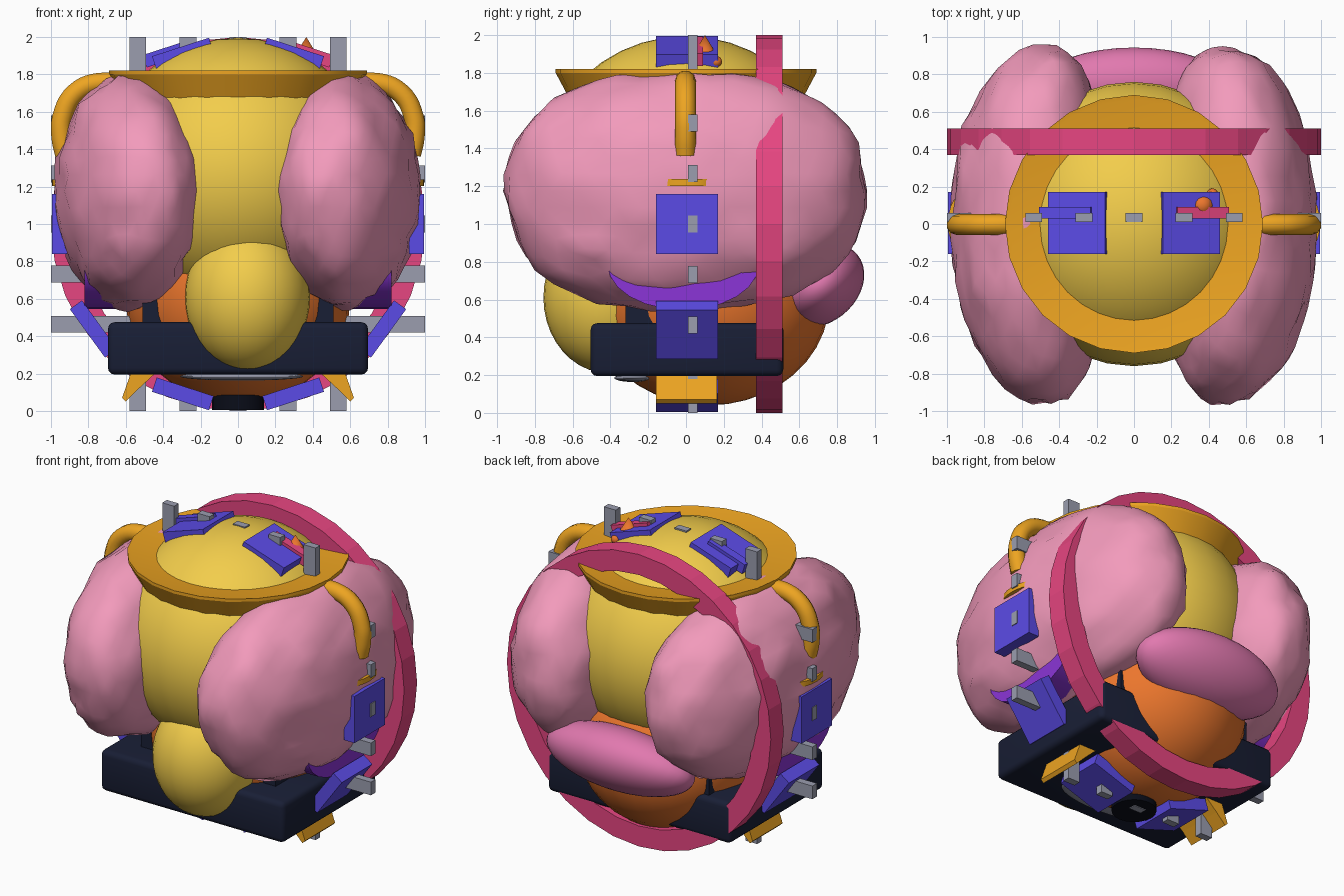
import bpy, bmesh, math
from mathutils import Vector, Matrix, noise

if "Cube" in bpy.data.objects:
    bpy.data.objects.remove(bpy.data.objects["Cube"])

COLORS = {
    "yellow": (0.95, 0.80, 0.30), "pink": (0.95, 0.60, 0.73), "gold": (0.93, 0.64, 0.15),
    "orange": (0.92, 0.46, 0.19), "navy": (0.12, 0.14, 0.22), "magenta": (0.90, 0.28, 0.50),
    "blue": (0.36, 0.30, 0.90), "violet": (0.54, 0.22, 0.84), "rose": (0.88, 0.47, 0.68),
    "grey": (0.60, 0.61, 0.68), "black": (0.07, 0.08, 0.12)}
MATS = {}
for n, c in COLORS.items():
    MATS[n] = bpy.data.materials.new(n)
    MATS[n].diffuse_color = (*[v ** 2.2 for v in c], 1)


def finish(bm, name, color, smooth=None):
    bmesh.ops.recalc_face_normals(bm, faces=bm.faces)
    me = bpy.data.meshes.new(name)
    bm.to_mesh(me)
    bm.free()
    ob = bpy.data.objects.new(name, me)
    bpy.context.collection.objects.link(ob)
    me.materials.append(MATS[color])
    if smooth:
        bpy.ops.object.select_all(action='DESELECT')
        ob.select_set(True)
        bpy.context.view_layer.objects.active = ob
        bpy.ops.object.shade_smooth_by_angle(angle=math.radians(smooth))
    return ob


def box(name, loc, size, color, rot_y=0, bevel=0):
    bm = bmesh.new()
    bmesh.ops.create_cube(bm, size=1, matrix=Matrix.Diagonal((*size, 1)))
    if bevel:
        bmesh.ops.bevel(bm, geom=bm.edges[:], offset=bevel, segments=3, profile=0.5, affect='EDGES')
    bm.transform(Matrix.Translation(loc) @ Matrix.Rotation(rot_y, 4, 'Y'))
    return finish(bm, name, color, 40 if bevel else None)


def ellipsoid(name, loc, radii, color, tilt_x=0):
    bm = bmesh.new()
    bmesh.ops.create_uvsphere(bm, u_segments=32, v_segments=20, radius=1)
    bm.transform(Matrix.Translation(loc) @ Matrix.Rotation(tilt_x, 4, 'X') @ Matrix.Diagonal((*radii, 1)))
    return finish(bm, name, color, 60)


def cone(name, loc, r1, r2, depth, color, segs=16, scale=(1, 1, 1), rot=Matrix()):
    bm = bmesh.new()
    bmesh.ops.create_cone(bm, cap_ends=True, segments=segs, radius1=r1, radius2=r2, depth=depth)
    bm.transform(Matrix.Translation(loc) @ Matrix.Diagonal((*scale, 1)) @ rot)
    return finish(bm, name, color, 30)


def lathe(name, profile, segs, color, matrix=Matrix(), smooth=None):
    """Closed (radius, height) profile turned around z."""
    bm = bmesh.new()
    rings = [[bm.verts.new((r * math.cos(a), r * math.sin(a), h)) for r, h in profile]
             for a in (2 * math.pi * i / segs for i in range(segs))]
    n = len(profile)
    for i in range(segs):
        a, b = rings[i], rings[(i + 1) % segs]
        for j in range(n):
            k = (j + 1) % n
            bm.faces.new((a[j], a[k], b[k], b[j]))
    bm.transform(matrix)
    return finish(bm, name, color, smooth)


def lumpy_lobe(name, side, radii, seed):
    """Blunt-ended ellipsoid bowed inward at both ends, with a lumpy skin."""
    bm = bmesh.new()
    bmesh.ops.create_icosphere(bm, subdivisions=4, radius=1)
    for v in bm.verts:
        d = v.co.normalized()
        blunt = (math.hypot(d.x, d.z) ** 2.4 + abs(d.y) ** 2.4) ** (-1 / 2.4)
        p = Vector((d.x * radii[0], d.y * radii[1], d.z * radii[2])) * blunt
        off = 0.03 * noise.noise(p * 5.5 + Vector((seed, seed, 0))) + 0.02 * noise.noise(p * 12)
        p += d * off
        bow = 0.575 - 0.10 * d.y ** 2
        v.co = (p.x + side * bow, p.y, p.z + 1.175)
    return finish(bm, name, "pink", 50)


def prism(name, pts, y0, y1, color):
    bm = bmesh.new()
    f = bm.faces.new([bm.verts.new((x, y0, z)) for x, z in pts])
    ext = bmesh.ops.extrude_face_region(bm, geom=[f])["geom"]
    bmesh.ops.translate(bm, vec=(0, y1 - y0, 0), verts=[e for e in ext if isinstance(e, bmesh.types.BMVert)])
    bm.faces.new(f.verts[:]) if not f.is_valid else None
    return finish(bm, name, color)


def tube(name, pts, radius, color):
    cu = bpy.data.curves.new(name, 'CURVE')
    cu.dimensions = '3D'
    cu.bevel_depth, cu.bevel_resolution, cu.resolution_u = radius, 3, 5
    cu.use_fill_caps = True
    sp = cu.splines.new('BEZIER')
    sp.bezier_points.add(len(pts) - 1)
    for bp, p in zip(sp.bezier_points, pts):
        bp.co = p
        bp.handle_left_type = bp.handle_right_type = 'AUTO'
    cu.materials.append(MATS[color])
    ob = bpy.data.objects.new(name, cu)
    bpy.context.collection.objects.link(ob)


# main rounded masses
ellipsoid("main_body", (0, 0, 1.27), (0.74, 0.76, 0.725), "yellow")
ellipsoid("front_bulb", (0.05, -0.41, 0.61), (0.335, 0.345, 0.40), "yellow")
ellipsoid("lower_body", (0, 0.12, 0.60), (0.60, 0.64, 0.56), "orange")
ellipsoid("rear_cushion", (0, 0.705, 0.675), (0.54, 0.26, 0.20), "rose", math.radians(38))
for s in (-1, 1):
    lumpy_lobe("side_lobe", s, (0.40, 0.945, 0.63), 3.1 + s * 2.7)

# brim around the top of the body
lathe("top_brim", [(0.40, 1.79), (0.665, 1.815), (0.69, 1.82), (0.69, 1.80),
                   (0.61, 1.65), (0.40, 1.63)], 24, "gold", smooth=25)

# large upright hoop
lathe("rear_hoop", [(0.86, -0.07), (1.0, -0.07), (1.0, 0.07), (0.86, 0.07)], 32, "magenta",
      Matrix.Translation((0, 0.44, 1)) @ Matrix.Rotation(math.pi / 2, 4, 'X'))

# base tray with side uprights
box("base_tray", (0, 0.005, 0.335), (1.39, 1.02, 0.28), "navy", bevel=0.035)
for s in (-1, 1):
    box("tray_upright", (s * 0.46, 0.08, 0.53), (0.10, 0.80, 0.20), "navy")

# grey lattice through the model
for i in range(-2, 3):
    o = i * 0.268
    box("lattice_post", (o, 0.035, 1), (0.09, 0.05, 2.0), "grey")
    box("lattice_rail", (0, 0.035, 1 + o), (2.0, 0.05, 0.09), "grey")

# ten plates in a radial ring
for k in range(10):
    a = k * math.pi / 5
    box("ring_plate", (0.955 * math.cos(a), 0.005, 1 + 0.955 * math.sin(a)),
        (0.08, 0.33, 0.32), "blue", rot_y=-a)

# mirrored side fittings
for s in (-1, 1):
    tube("side_handle", [(s * x, -0.003, z) for x, z in
                         ((0.56, 1.73), (0.74, 1.755), (0.87, 1.70), (0.94, 1.57), (0.945, 1.47), (0.925, 1.37))],
         0.056, "gold")
    cone("side_disc", (s * 0.92, 0.005, 1.22), 0.15, 0.15, 0.035, "gold", 20, (0.5, 1, 1))
    cone("side_drum", (s * 0.62, -0.015, 0.785), 0.40, 0.40, 0.40, "violet", 24, (1, 1, 0.6),
         Matrix.Rotation(math.pi / 2, 4, 'Y'))
    prism("gold_foot", [(s * x, z) for x, z in ((0.40, 0.24), (0.56, 0.24), (0.62, 0.07), (0.60, 0.05),
                                                (0.53, 0.12))], -0.16, 0.165, "gold")
    box("top_bar", (s * 0.36, 0.06, 1.915), (0.29, 0.06, 0.07), "magenta" if s > 0 else "blue",
        rot_y=s * math.radians(18))

# small details
cone("top_spike", (0.365, 0.10, 1.955), 0.055, 0.0, 0.09, "orange", 12)
ellipsoid("top_bead", (0.42, 0.16, 1.86), (0.03, 0.03, 0.03), "orange")
cone("bottom_disc", (0, 0, 0.045), 0.14, 0.14, 0.08, "black", 20)
ellipsoid("under_pad", (0.02, -0.27, 0.185), (0.33, 0.11, 0.022), "grey")

for m in bpy.data.materials:
    if m.users and not m.is_grease_pencil:
        m.use_nodes = True
        m.node_tree.nodes["Principled BSDF"].inputs["Base Color"].default_value = m.diffuse_color
